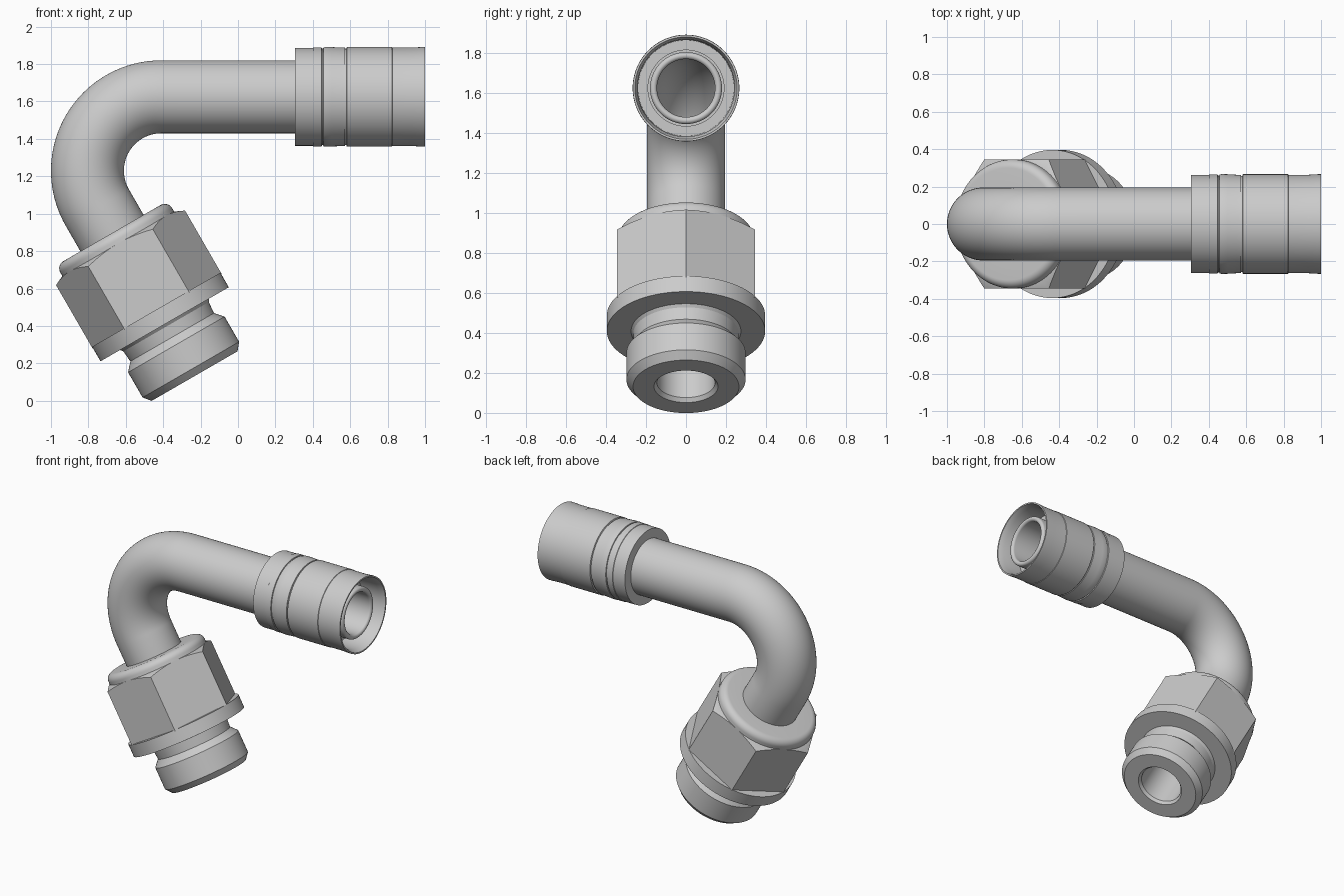
import bpy, bmesh
from math import sin, cos, pi, radians
from mathutils import Vector

if "Cube" in bpy.data.objects:
    bpy.data.objects.remove(bpy.data.objects["Cube"])

SEG = 96
ANGLES = [2 * pi * i / SEG for i in range(SEG)]


def build(name, rings):
    """Skin a closed loop of rings into one solid."""
    bm = bmesh.new()
    grid = [[bm.verts.new(p) for p in ring] for ring in rings]
    for a, b in zip(grid, grid[1:] + grid[:1]):
        for i in range(SEG):
            j = (i + 1) % SEG
            bm.faces.new((a[i], a[j], b[j], b[i]))
    bmesh.ops.recalc_face_normals(bm, faces=bm.faces)
    mesh = bpy.data.meshes.new(name)
    bm.to_mesh(mesh)
    bm.free()
    obj = bpy.data.objects.new(name, mesh)
    bpy.context.collection.objects.link(obj)
    bpy.ops.object.select_all(action='DESELECT')
    obj.select_set(True)
    bpy.context.view_layer.objects.active = obj
    bpy.ops.object.shade_smooth_by_angle(angle=radians(25))
    return obj


class Axis:
    """A turning axis lying in the x-z plane."""

    def __init__(self, x, z, dx, dz):
        self.o = Vector((x, 0, z))
        self.d = Vector((dx, 0, dz)).normalized()
        self.s = Vector((-self.d.z, 0, self.d.x))

    def point(self, t, r, a):
        return self.o + self.d * t + self.s * (r * cos(a)) + Vector((0, r * sin(a), 0))

    def ring(self, t, r):
        return [self.point(t, r, a) for a in ANGLES]

    def lathe(self, name, profile):
        return build(name, [self.ring(t, r) for t, r in profile])


# Bend centre and radius, and the two straight axes
CX, CZ, R = -0.41, 1.23, 0.395
END = radians(210)
upper = Axis(0, CZ + R, 1, 0)
lower = Axis(CX + R * cos(END), CZ + R * sin(END), -sin(END), cos(END))


# Bent hollow tube
def tube_rings(r, x_end, t_end):
    rings = [upper.ring(x_end, r)]
    for k in range(41):
        a = radians(90 + 120 * k / 40)
        rings.append(Axis(CX + R * cos(a), CZ + R * sin(a), -sin(a), cos(a)).ring(0, r))
    # the bend runs against +x, so flip the upper ring to match
    rings[0] = [upper.point(x_end, -r, -a) for a in ANGLES]
    rings[0] = [upper.o + upper.d * x_end + Vector((0, r * sin(a), -r * cos(a))) for a in ANGLES]
    rings.append(lower.ring(t_end, r))
    return rings


build("bent_tube", tube_rings(0.195, 0.5, 0.3) + tube_rings(0.15, 0.5, 0.66)[::-1])

# Crimped sleeve with an open cup at the hose end
upper.lathe("hose_sleeve", [
    (0.305, 0.19), (0.305, 0.262), (0.40, 0.262), (0.402, 0.265), (0.447, 0.265),
    (0.449, 0.258), (0.455, 0.258), (0.457, 0.264), (0.47, 0.267), (0.50, 0.266),
    (0.55, 0.263), (0.571, 0.263), (0.573, 0.257), (0.579, 0.257), (0.582, 0.266),
    (0.823, 0.266), (0.825, 0.263), (0.93, 0.263), (0.98, 0.266), (1.0, 0.266),
    (1.0, 0.256), (0.96, 0.243), (0.82, 0.24), (0.82, 0.19)])

# Inner hose spigot with rounded lip
lip = [(0.945 + 0.0175 * sin(a), 0.1625 + 0.0175 * cos(a))
       for a in [pi * k / 10 for k in range(11)]]
upper.lathe("hose_spigot", [(0.48, 0.18)] + lip + [(0.48, 0.145)])

# Rounded collar on top of the nut
fillet = [(0.202 - 0.045 * sin(a), 0.30 + 0.045 * cos(a))
          for a in [pi / 2 * (1 - k / 8) for k in range(9)]]
lower.lathe("nut_collar", [(0.157, 0.18)] + fillet + [(0.235, 0.345), (0.235, 0.18)])


# Hexagonal nut with chamfered corners
def hex_radius(a):
    return 0.345 / cos((a % (pi / 3)) - pi / 6)


build("hex_nut", [
    lower.ring(0.22, 0.18), lower.ring(0.22, 0.338),
    [lower.point(0.22 + 0.5 * (hex_radius(a) - 0.342), hex_radius(a), a) for a in ANGLES],
    [lower.point(0.64, hex_radius(a), a) for a in ANGLES],
    lower.ring(0.64, 0.18)])

# Flange, neck and threaded end with bore
lower.lathe("flanged_end", [
    (0.63, 0.145), (0.63, 0.396), (0.72, 0.396), (0.72, 0.275), (0.735, 0.264),
    (0.80, 0.258), (0.845, 0.298), (1.0, 0.298), (1.04, 0.265), (1.04, 0.16),
    (1.02, 0.145)])
